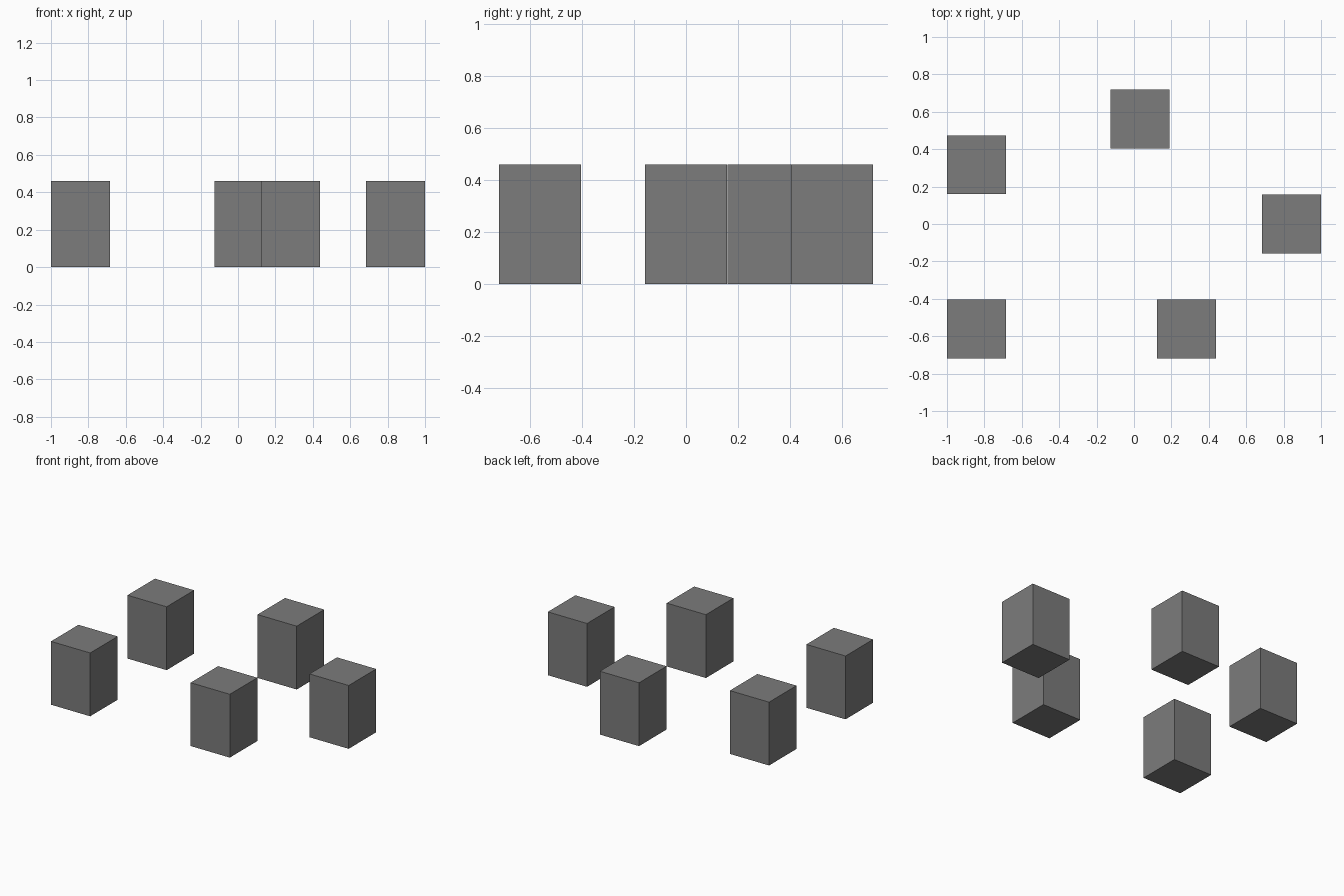
import bpy

if "Cube" in bpy.data.objects:
    bpy.data.objects.remove(bpy.data.objects["Cube"])

# Footprint and height shared by all five blocks
SIDE, HEIGHT = 0.315, 0.46

dark = bpy.data.materials.new("dark_grey")
dark.diffuse_color = (0.2, 0.2, 0.2, 1)
dark.use_nodes = True
dark.node_tree.nodes["Principled BSDF"].inputs["Base Color"].default_value = dark.diffuse_color


def block(name, x, y):
    bpy.ops.mesh.primitive_cube_add(size=1, location=(x, y, HEIGHT / 2))
    obj = bpy.context.object
    obj.name = name
    obj.scale = (SIDE, SIDE, HEIGHT)
    bpy.ops.object.transform_apply(location=False, rotation=False, scale=True)
    obj.data.materials.append(dark)


# Free-standing blocks, placed by centre
for name, x, y in [
    ("back_left_block", -0.8425, 0.317),
    ("front_left_block", -0.8425, -0.561),
    ("back_block", 0.032, 0.561),
    ("right_block", 0.8425, 0.0),
    ("front_block", 0.28, -0.561),
]:
    block(name, x, y)
